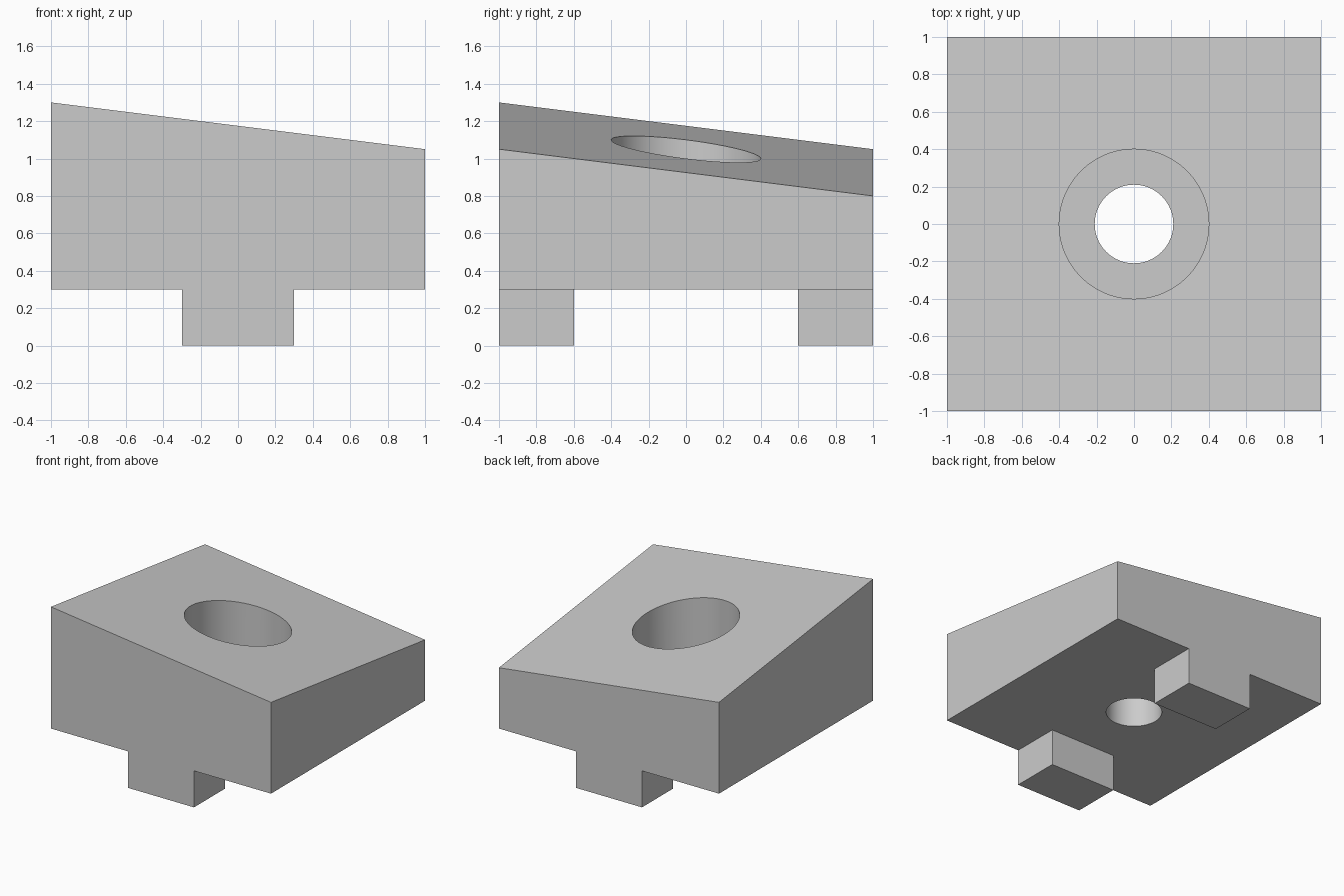
import bpy, bmesh, math
from mathutils import Vector

FOOT_H, FOOT_X, FOOT_Y = 0.3, 0.3, 0.6
BORE_R, HOLE_R, LEDGE_Z = 0.4, 0.21, 0.6

cube = bpy.data.objects.get("Cube")
if cube:
    bpy.data.objects.remove(cube, do_unlink=True)

grey = bpy.data.materials.new("plain_grey")
grey.use_nodes = True
colour = (0.6, 0.6, 0.6, 1)
grey.diffuse_color = colour
grey.node_tree.nodes["Principled BSDF"].inputs["Base Color"].default_value = colour


def make_object(name, bm):
    bmesh.ops.recalc_face_normals(bm, faces=bm.faces)
    mesh = bpy.data.meshes.new(name)
    bm.to_mesh(mesh)
    bm.free()
    mesh.materials.append(grey)
    obj = bpy.data.objects.new(name, mesh)
    bpy.context.collection.objects.link(obj)
    return obj


# Square block whose top slopes down towards the back left corner
bm = bmesh.new()
bmesh.ops.create_cube(bm, size=2)
for v in bm.verts:
    v.co.z = FOOT_H if v.co.z < 0 else 1.05 - 0.125 * (v.co.x + v.co.y)

# Divide the underside and pull the two feet down from it
for axis, limit in ((Vector((1, 0, 0)), FOOT_X), (Vector((0, 1, 0)), FOOT_Y)):
    for side in (-1, 1):
        bmesh.ops.bisect_plane(bm, geom=bm.verts[:] + bm.edges[:] + bm.faces[:],
                               plane_co=axis * limit * side, plane_no=axis)
bm.normal_update()
foot_faces = []
for f in bm.faces:
    c = f.calc_center_median()
    if f.normal.z < -0.9 and abs(c.x) < FOOT_X and abs(c.y) > FOOT_Y:
        foot_faces.append(f)
for f in foot_faces:
    new = bmesh.ops.extrude_face_region(bm, geom=[f])["geom"]
    bmesh.ops.translate(bm, vec=(0, 0, -FOOT_H),
                        verts=[g for g in new if isinstance(g, bmesh.types.BMVert)])
    bmesh.ops.delete(bm, geom=[f], context="FACES_ONLY")
bmesh.ops.dissolve_limit(bm, angle_limit=0.01, verts=bm.verts, edges=bm.edges)
block = make_object("sloped_block", bm)

# Stepped round cutter: wide bore above a narrow through hole
bm = bmesh.new()
profile = [(0, 0.1), (HOLE_R, 0.1), (HOLE_R, LEDGE_Z), (BORE_R, LEDGE_Z), (BORE_R, 1.5), (0, 1.5)]
verts = [bm.verts.new((r, 0, z)) for r, z in profile]
edges = [bm.edges.new(pair) for pair in zip(verts, verts[1:])]
bmesh.ops.spin(bm, geom=verts + edges, cent=(0, 0, 0), axis=(0, 0, 1),
               angle=math.tau, steps=96, use_duplicate=False)
bmesh.ops.remove_doubles(bm, verts=bm.verts, dist=0.0001)
cutter = make_object("bore_cutter", bm)
cutter.hide_render = True

bore = block.modifiers.new("bore", "BOOLEAN")
bore.operation = "DIFFERENCE"
bore.solver = "EXACT"
bore.object = cutter
bpy.context.view_layer.objects.active = block
block.select_set(True)
bpy.ops.object.modifier_apply(modifier=bore.name)
bpy.data.objects.remove(cutter, do_unlink=True)
bpy.ops.object.shade_smooth_by_angle(angle=math.radians(30))
